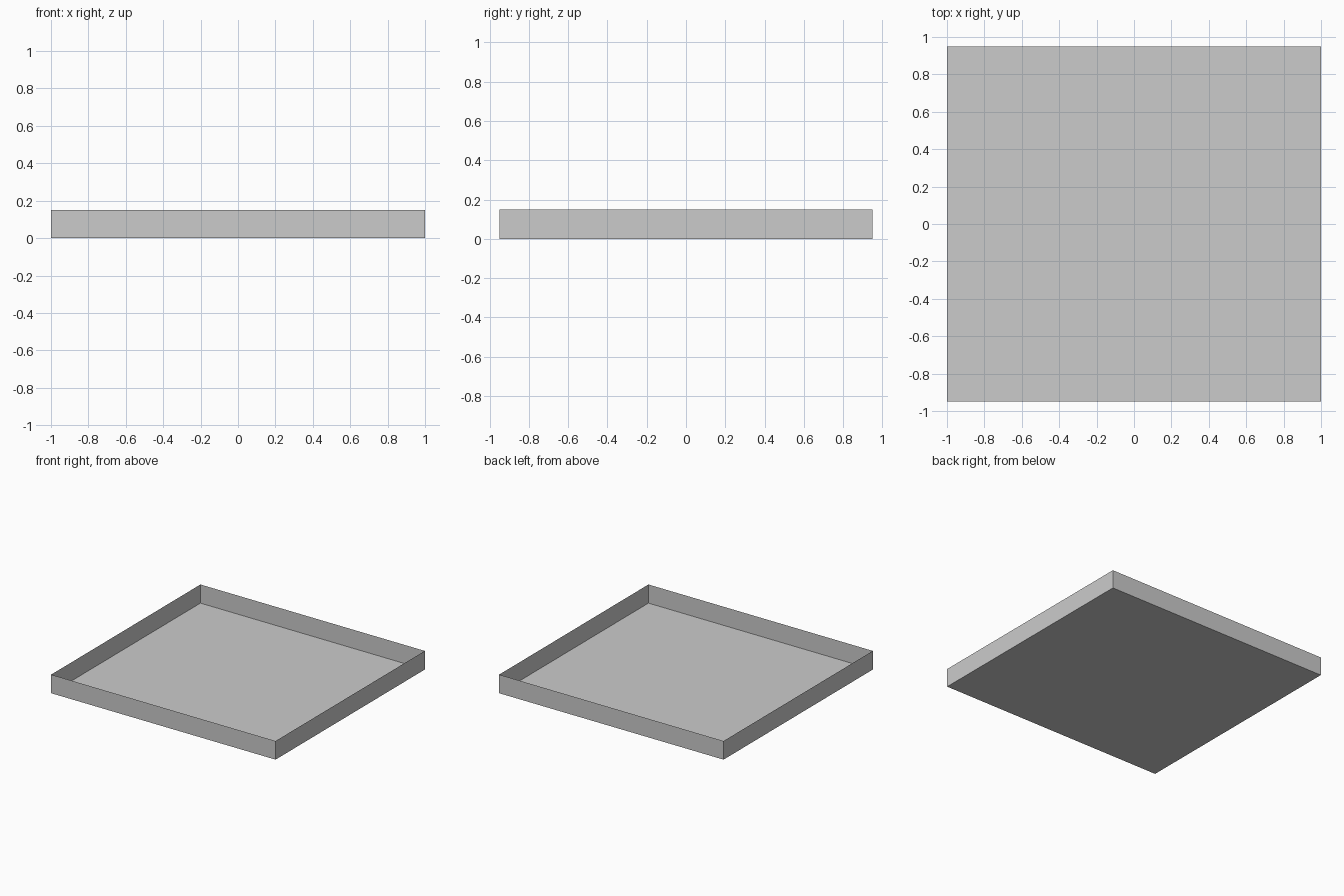
import bpy
import bmesh
from mathutils import Matrix

if "Cube" in bpy.data.objects:
    bpy.data.objects.remove(bpy.data.objects["Cube"])

WIDTH, DEPTH, HEIGHT = 2.0, 1.9, 0.15

# Open tray: a thin-sheet box without its top face
bm = bmesh.new()
bmesh.ops.create_cube(bm, size=1.0)
bmesh.ops.transform(
    bm,
    matrix=Matrix.Translation((0, 0, HEIGHT / 2)) @ Matrix.Diagonal((WIDTH, DEPTH, HEIGHT, 1)),
    verts=bm.verts,
)
bm.normal_update()
top = [f for f in bm.faces if f.normal.z > 0.9]
bmesh.ops.delete(bm, geom=top, context='FACES_ONLY')

mesh = bpy.data.meshes.new("tray")
bm.to_mesh(mesh)
bm.free()
tray = bpy.data.objects.new("tray", mesh)
bpy.context.collection.objects.link(tray)
